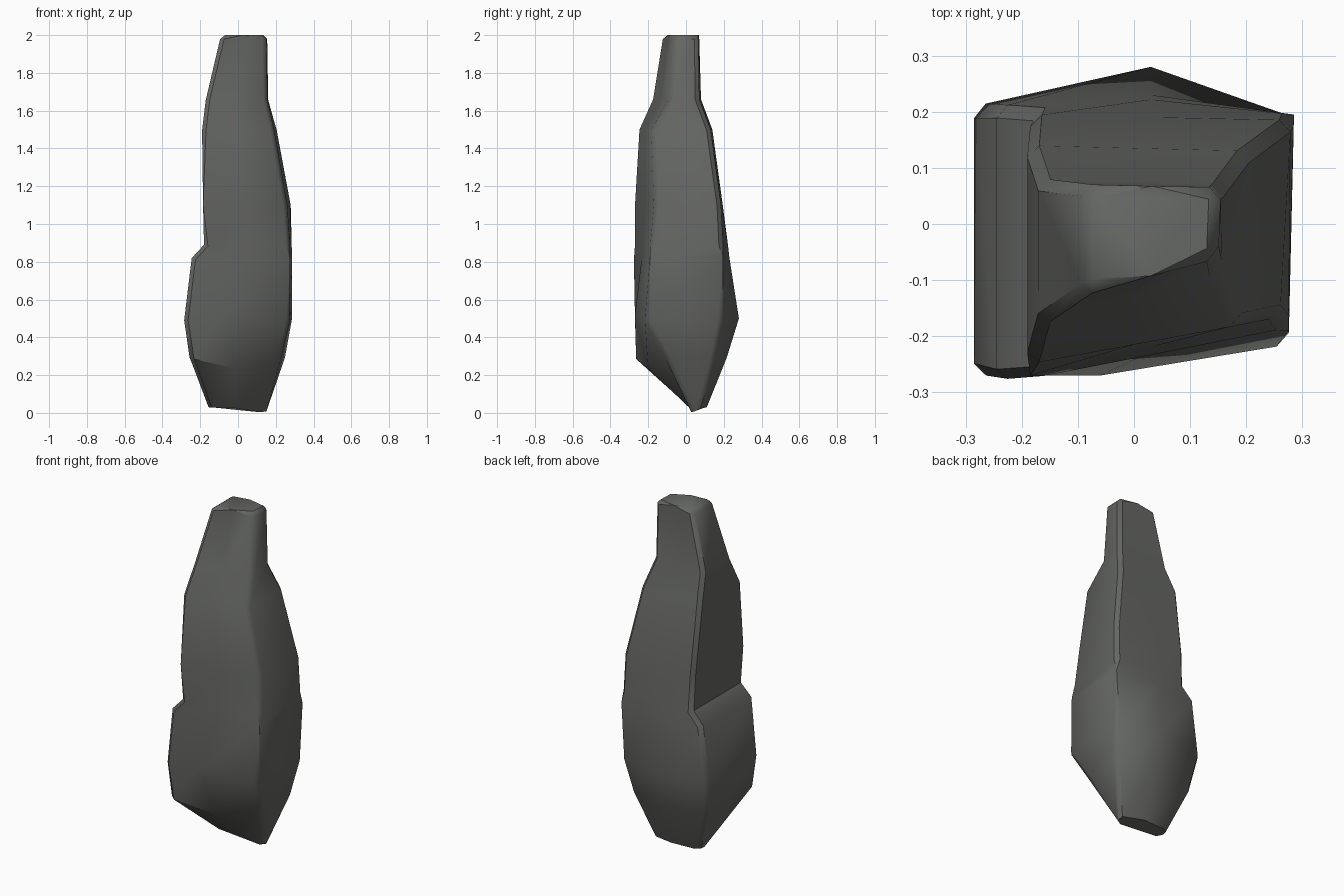
import bpy, bmesh, math
from mathutils import Vector

if "Cube" in bpy.data.objects:
    bpy.data.objects.remove(bpy.data.objects["Cube"])

# Cross-sections, bottom to top: height, then front-left, front-right, back-right, back-left corners
rings = [
    (0.03, (-.16, .02), (.14, .03), (.165, .07), (-.15, .10)),
    (0.29, (-.255, -.27), (.225, -.10), (.25, .15), (-.255, .17)),
    (0.49, (-.285, -.27), (.275, -.215), (.285, .19), (-.285, .21)),
    (0.82, (-.245, -.28), (.275, -.19), (.285, .195), (-.245, .21)),
    (0.89, (-.18, -.275), (.275, -.185), (.285, .195), (-.18, .205)),
    (1.10, (-.185, -.27), (.26, -.165), (.28, .185), (-.185, .195)),
    (1.50, (-.19, -.25), (.19, -.18), (.205, .13), (-.19, .14)),
    (1.66, (-.17, -.18), (.155, -.085), (.16, .07), (-.17, .08)),
    (2.00, (-.09, -.125), (.15, -.06), (.155, .065), (-.09, .07)),
]
# Front and back face bulges: ring index -> mid point
front_mid = {0: (-.01, .02, .025), 1: (-.02, -.20, .235), 2: (-.06, -.27, .52)}
back_mid = {0: (.02, .11, .03), 1: (.03, .215, .29), 2: (.03, .28, .50),
            3: (.03, .23, .82), 4: (.03, .222, .89)}

bm = bmesh.new()
loops = []
for i, (z, *corners) in enumerate(rings):
    fl, fr, br, bl = [Vector((x, y, z)) for x, y in corners]
    if i == 0:
        fr.z, br.z = 0.0, 0.02
    fm = Vector(front_mid.get(i, (fl + fr) / 2))
    bk = Vector(back_mid.get(i, (br + bl) / 2))
    loops.append([bm.verts.new(p) for p in (fl, fm, fr, br, bk, bl)])

# Side walls and end caps
for a, b in zip(loops, loops[1:]):
    for k in range(6):
        n = (k + 1) % 6
        bm.faces.new((a[k], a[n], b[n], b[k]))
bm.faces.new(loops[-1])
bm.faces.new(loops[0][::-1])

# Worn corners and top rim
edges = [bm.edges.get((a[k], b[k])) for a, b in zip(loops, loops[1:]) for k in (0, 2, 3, 5)]
edges += [bm.edges.get((loops[-1][k], loops[-1][(k + 1) % 6])) for k in range(6)]
bmesh.ops.bevel(bm, geom=edges, offset=.025, segments=1, profile=.5,
                affect='EDGES', clamp_overlap=True)
bmesh.ops.recalc_face_normals(bm, faces=bm.faces[:])

mesh = bpy.data.meshes.new("rock_pillar")
bm.to_mesh(mesh)
bm.free()
rock = bpy.data.objects.new("rock_pillar", mesh)
bpy.context.collection.objects.link(rock)
bpy.context.view_layer.objects.active = rock
rock.select_set(True)
bpy.ops.object.shade_smooth_by_angle(angle=math.radians(40))

# Dark grey stone
mat = bpy.data.materials.new("dark_stone")
mat.diffuse_color = (.13, .135, .125, 1)
mat.use_nodes = True
mat.node_tree.nodes["Principled BSDF"].inputs["Base Color"].default_value = mat.diffuse_color
mesh.materials.append(mat)
